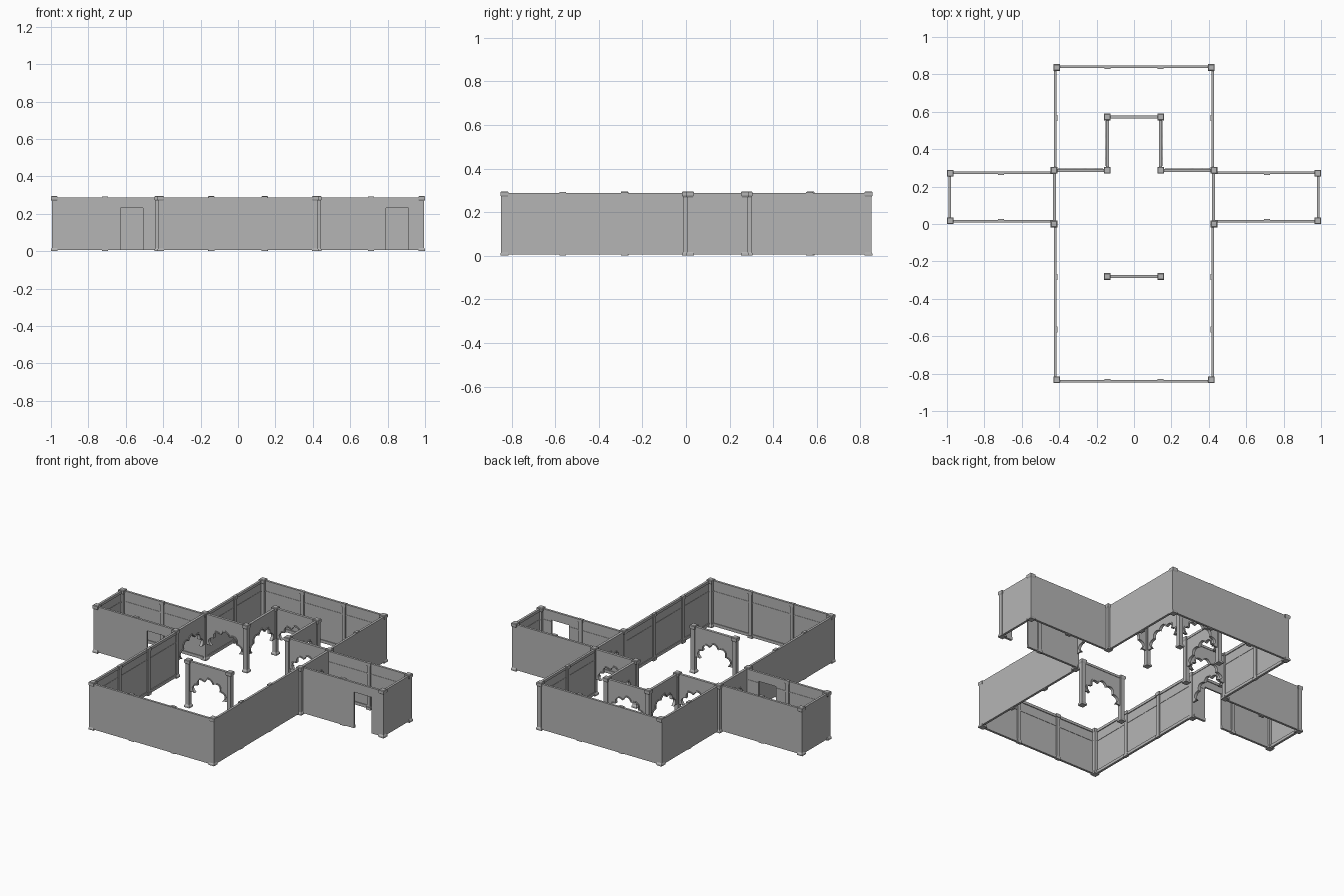
import bpy
import bmesh
from math import sin, cos, pi
from mathutils import Matrix, Vector

cube = bpy.data.objects.get("Cube")
if cube:
    bpy.data.objects.remove(cube, do_unlink=True)

# One plain stone colour
stone = bpy.data.materials.new("stone_grey")
stone.use_nodes = True
colour = (0.46, 0.46, 0.46, 1)
stone.diffuse_color = colour
stone.node_tree.nodes["Principled BSDF"].inputs["Base Color"].default_value = colour

TOP = 0.288      # wall height
FOOT = 0.006     # underside of walls
MAIN_X, MAIN_Y = 0.428, 0.848
WING_X, WING_FRONT, WING_BACK = 0.992, 0.007, 0.282
JOIN_Y = 0.287   # line of the inner arcade
ARCH_X = 0.143


def finish(bm, name):
    bmesh.ops.recalc_face_normals(bm, faces=bm.faces)
    mesh = bpy.data.meshes.new(name)
    bm.to_mesh(mesh)
    bm.free()
    mesh.materials.append(stone)
    obj = bpy.data.objects.new(name, mesh)
    bpy.context.collection.objects.link(obj)
    return obj


def frame(start, end, inward):
    """Local axes: u along the wall, v into the room, z up."""
    u = (Vector(end) - Vector(start)).normalized()
    m = Matrix.Identity(4)
    m.col[0][:2] = u
    m.col[1][:2] = inward
    m.col[3][:2] = start
    return m


def prism(bm, m, outline, v0, v1):
    """Extrude a (u, z) outline from depth v0 to depth v1."""
    near = [bm.verts.new(m @ Vector((u, v0, z))) for u, z in outline]
    far = [bm.verts.new(m @ Vector((u, v1, z))) for u, z in outline]
    bm.faces.new(near)
    bm.faces.new(far[::-1])
    n = len(outline)
    for i in range(n):
        j = (i + 1) % n
        bm.faces.new((near[i], far[i], far[j], near[j]))


def box(bm, m, u0, u1, v0, v1, z0, z1):
    prism(bm, m, [(u0, z0), (u1, z0), (u1, z1), (u0, z1)], v0, v1)


def post(name, x, y):
    """Square post with stepped foot and capital."""
    profile = [(0, .018), (.010, .018), (.018, .013), (.268, .013),
               (.276, .018), (.292, .018), (.295, .014)]
    bm = bmesh.new()
    rings = [[bm.verts.new((x + a * h, y + b * h, z))
              for a, b in ((-1, -1), (1, -1), (1, 1), (-1, 1))] for z, h in profile]
    for low, high in zip(rings, rings[1:]):
        for i in range(4):
            j = (i + 1) % 4
            bm.faces.new((low[i], low[j], high[j], high[i]))
    bm.faces.new(rings[0][::-1])
    bm.faces.new(rings[-1])
    finish(bm, name)


def wall(name, start, end, inward, bays, door=None):
    """Thin wall, plain outside; skirting, rails, cornice and pilasters inside."""
    m = frame(start, end, inward)
    length = (Vector(end) - Vector(start)).length
    step = length / bays
    bm = bmesh.new()
    for i in range(bays):
        a, b = i * step, (i + 1) * step
        if i == door:
            # doorway left open to the floor
            c, head = (a + b) / 2, 0.23
            d0, d1 = c - 0.06, c + 0.06
            outline = [(a, FOOT), (d0, FOOT), (d0, head), (d1, head),
                       (d1, FOOT), (b, FOOT), (b, TOP), (a, TOP)]
            spans = [(a, d0), (d1, b)]
        else:
            outline = [(a, FOOT), (b, FOOT), (b, TOP), (a, TOP)]
            spans = [(a, b)]
        prism(bm, m, outline, 0, 0.009)
        for s0, s1 in spans:
            box(bm, m, s0, s1, 0.009, 0.014, FOOT, 0.024)
            box(bm, m, s0, s1, 0.009, 0.011, 0.215, 0.222)
        box(bm, m, a, b, 0.009, 0.014, 0.272, TOP)
        # pilaster between bays
        if i:
            box(bm, m, a - .011, a + .011, 0.009, 0.016, 0.01, 0.28)
            for z0, z1 in ((0, .016), (.272, .292)):
                box(bm, m, a - .016, a + .016, 0.003, 0.020, z0, z1)
    finish(bm, name)


def arch(name, start, end):
    """Lobed arch panel with a raised rib, hung between two posts."""
    a, b = Vector(start), Vector(end)
    along = (b - a).normalized()
    m = frame((a + b) / 2, end, (-along.y, along.x))
    half = (b - a).length / 2 - 0.008
    spring, lobes, steps = 0.10, 5, 60

    def curve(extra):
        pts = []
        for k in range(steps + 1):
            t = pi * k / steps
            r = 0.094 + extra + 0.022 * abs(sin(lobes * t))
            pts.append((r * cos(t), spring + 0.93 * r * sin(t)))
        return pts

    inner = curve(0)
    bm = bmesh.new()
    prism(bm, m, inner + [(-half, spring), (-half, TOP), (half, TOP), (half, spring)],
          -0.005, 0.005)
    prism(bm, m, inner + curve(0.009)[::-1], -0.009, 0.009)
    box(bm, m, -half, half, -0.008, 0.008, 0.274, TOP)
    finish(bm, name)


# Main hall end walls
wall("front_wall", (-MAIN_X, -MAIN_Y), (MAIN_X, -MAIN_Y), (0, 1), 3)
wall("back_wall", (-MAIN_X, MAIN_Y), (MAIN_X, MAIN_Y), (0, -1), 3)

# Parts repeated on both sides
for side, s in (("left", 1), ("right", -1)):
    mx, wx, ax = s * MAIN_X, s * WING_X, s * ARCH_X
    inward = (-s, 0)
    wall(side + "_hall_front_wall", (mx, -MAIN_Y), (mx, 0), inward, 3)
    wall(side + "_hall_back_wall", (mx, JOIN_Y), (mx, MAIN_Y), inward, 2)
    wall(side + "_wing_front_wall", (mx, WING_FRONT), (wx, WING_FRONT), (0, 1), 2,
         door=1 if s > 0 else 0)
    wall(side + "_wing_back_wall", (mx, WING_BACK), (wx, WING_BACK), (0, -1), 2)
    wall(side + "_wing_end_wall", (wx, WING_FRONT), (wx, WING_BACK), inward, 1)

    arch(side + "_wing_arch", (mx - s * 0.003, 0), (mx - s * 0.003, JOIN_Y))
    arch(side + "_arcade_arch", (mx, JOIN_Y), (ax, JOIN_Y))
    arch(side + "_alcove_arch", (ax, JOIN_Y), (ax, 0.572))

    spots = {"front_corner": (s * 0.413, -0.833), "back_corner": (s * 0.413, 0.837),
             "junction_front": (mx, 0), "junction_back": (mx, JOIN_Y),
             "wing_front": (s * 0.982, 0.018), "wing_back": (s * 0.982, 0.271),
             "arcade": (ax, JOIN_Y), "alcove": (ax, 0.572), "gateway": (ax, -0.281)}
    for spot, (x, y) in spots.items():
        post(side + "_" + spot + "_post", x, y)

# Arches across the middle
arch("alcove_back_arch", (-ARCH_X, 0.572), (ARCH_X, 0.572))
arch("gateway_arch", (-ARCH_X, -0.281), (ARCH_X, -0.281))
